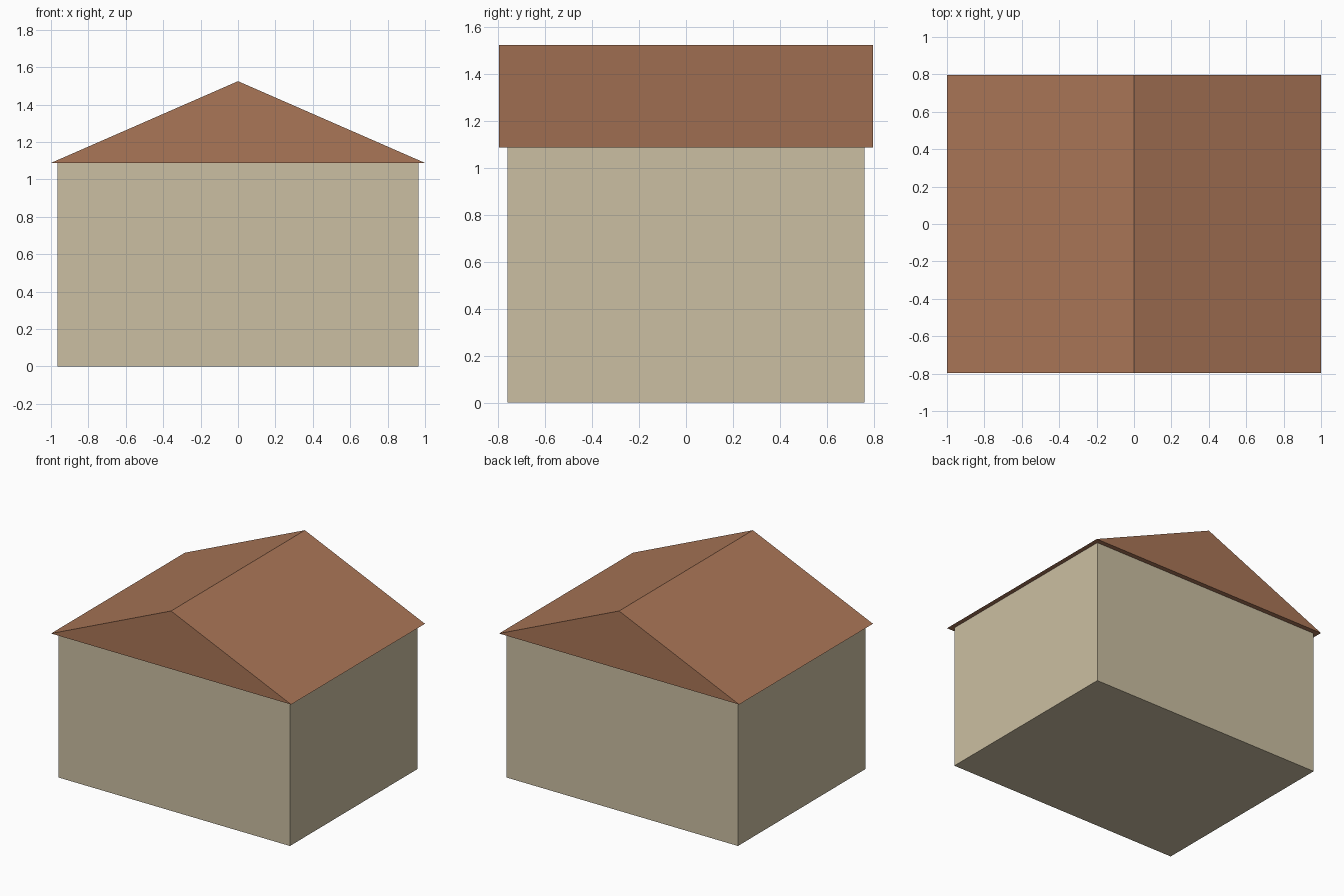
import bpy

if "Cube" in bpy.data.objects:
    bpy.data.objects.remove(bpy.data.objects["Cube"])

WALL_X, WALL_Y = 0.965, 0.76
ROOF_X, ROOF_Y = 1.0, 0.796
EAVE_Z, RIDGE_Z = 1.088, 1.525


def extrude_profile(name, profile, half_depth, color):
    """Closed prism from an x-z profile, extruded along y."""
    n = len(profile)
    verts = [(x, y, z) for y in (-half_depth, half_depth) for x, z in profile]
    faces = [tuple(range(n)), tuple(range(2 * n - 1, n - 1, -1))]
    for i in range(n):
        j = (i + 1) % n
        faces.append((j, i, i + n, j + n))
    mesh = bpy.data.meshes.new(name)
    mesh.from_pydata(verts, [], faces)
    obj = bpy.data.objects.new(name, mesh)
    bpy.context.collection.objects.link(obj)
    mat = bpy.data.materials.new(name + "_color")
    mat.diffuse_color = color
    mat.use_nodes = True
    mat.node_tree.nodes["Principled BSDF"].inputs["Base Color"].default_value = mat.diffuse_color
    mesh.materials.append(mat)
    return obj


# House body
extrude_profile("walls", [(-WALL_X, 0), (WALL_X, 0), (WALL_X, EAVE_Z), (-WALL_X, EAVE_Z)],
                WALL_Y, (0.60, 0.52, 0.36, 1))

# Gabled roof with a small overhang all around
extrude_profile("roof", [(-ROOF_X, EAVE_Z), (ROOF_X, EAVE_Z), (0, RIDGE_Z)],
                ROOF_Y, (0.40, 0.18, 0.095, 1))
